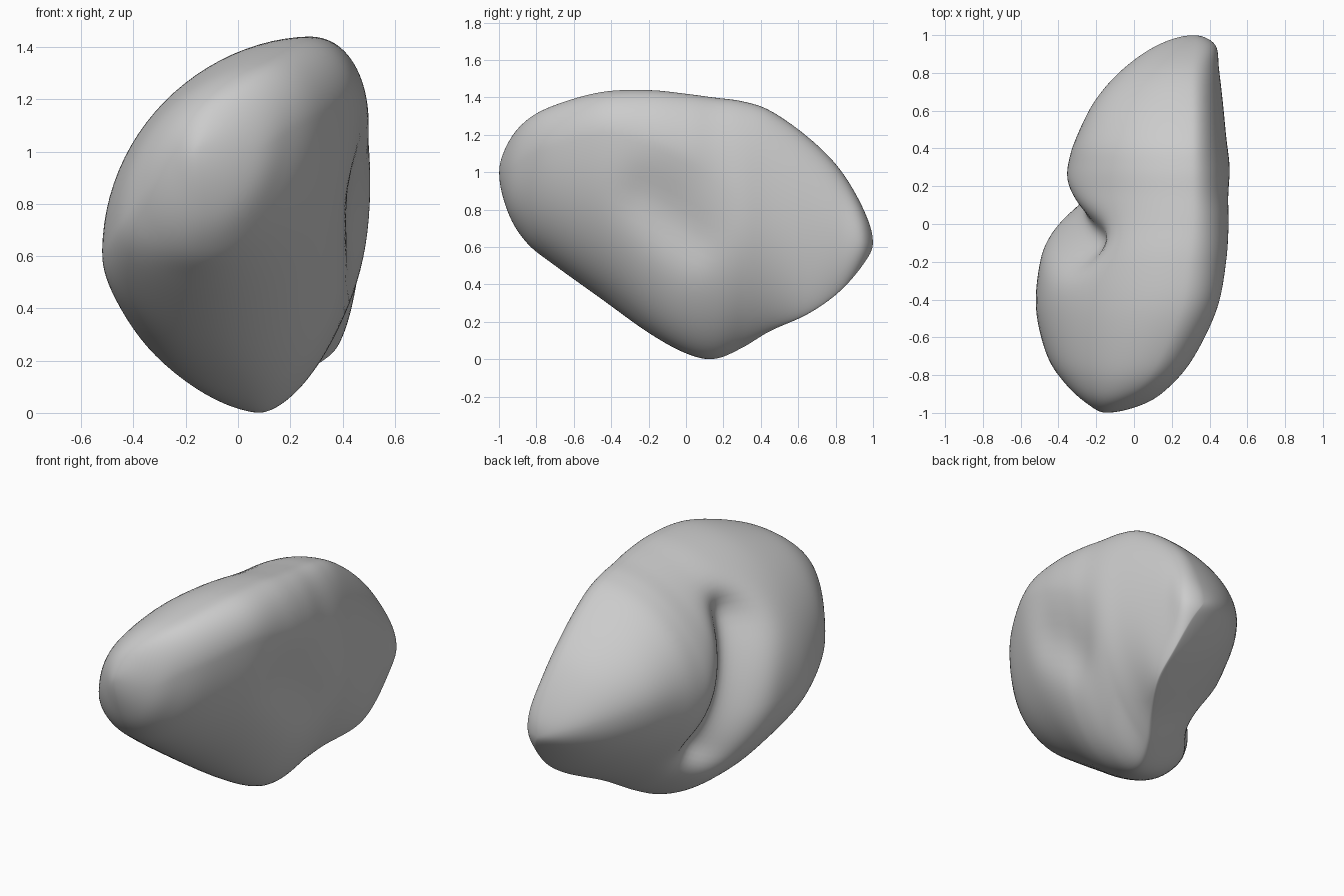
import bpy
import bmesh
from math import sin, cos, pi, exp
from mathutils import Vector

old = bpy.data.objects.get("Cube")
if old:
    bpy.data.objects.remove(old, do_unlink=True)

# Cross-sections from front to back:
# y, then (x, z) of the left, right, top and bottom extremes
SECTIONS = [
    (-.95, -.25, .95, .06, 1.0, -.08, 1.16, -.13, .78),
    (-.85, -.36, .85, .2, 1.08, .04, 1.28, -.14, .62),
    (-.7, -.46, .72, .32, 1.14, .14, 1.36, -.13, .5),
    (-.45, -.52, .62, .44, 1.2, .24, 1.43, -.1, .32),
    (-.2, -.5, .6, .49, 1.15, .28, 1.44, 0, .14),
    (0, -.45, .6, .51, 1.05, .3, 1.42, .06, .03),
    (.15, -.41, .65, .51, .95, .3, 1.4, .09, 0),
    (.3, -.36, .75, .51, .85, .3, 1.38, .15, .06),
    (.45, -.31, .8, .49, .8, .3, 1.33, .25, .15),
    (.65, -.21, .8, .47, .72, .3, 1.19, .37, .24),
    (.82, -.06, .75, .45, .68, .3, 1.02, .39, .36),
    (.95, .13, .68, .43, .63, .32, .8, .37, .51),
]
FRONT_TIP = (-1,) + (-.15, 1.0) * 4
BACK_TIP = (1,) + (.32, .62) * 4
STEPS = 8      # rings between two sections
QUARTER = 24   # points per quarter of a ring


def clamp(value):
    return max(0.0, min(1.0, value))


def beyond(tip, near):
    """Section past a tip that makes the end close as a round cap."""
    return (near[0],) + tuple(2 * a - b for a, b in zip(tip[1:], near[1:]))


def spline(p, q, r, s, t):
    """Catmull-Rom blend of four sections."""
    return [b + t / 2 * (c - a + t * (2 * a - 5 * b + 4 * c - d
                                      + t * (3 * (b - c) + d - a)))
            for a, b, c, d in zip(p, q, r, s)]


def ring(section):
    """Closed outline joined from four curved quarters."""
    y, xl, zl, xr, zr, xt, zt, xb, zb = section
    keel = 2 - .65 * clamp((y + .1) / .4)
    quarters = [(xr, zr, xt, zt, 2.1, False), (xl, zl, xt, zt, 1.85, True),
                (xl, zl, xb, zb, keel, False), (xr, zr, xb, zb, keel, True)]
    points = []
    for sx, sz, ex, ez, power, backward in quarters:
        for i in range(QUARTER):
            a = pi / 2 * i / QUARTER
            if backward:
                a = pi / 2 - a
            across = max(0, cos(a)) ** (2 / power)
            points.append(Vector((ex + (sx - ex) * across, y,
                                  sz + (ez - sz) * max(0, sin(a)))))
    return points


def press(co, start, end, radius, depth, side):
    """Push a soft furrow along a line into the left or right flank."""
    p, a, b = Vector((co.y, co.z)), Vector(start), Vector(end)
    t = clamp((p - a).dot(b - a) / (b - a).length_squared)
    distance = (p - a.lerp(b, t)).length
    weight = clamp((side * co.x + .05) / .2)
    co.x -= side * weight * depth * exp(-(distance / radius) ** 2)


# Loft the body through the sections
keys = [beyond(FRONT_TIP, SECTIONS[0]), FRONT_TIP, *SECTIONS, BACK_TIP,
        beyond(BACK_TIP, SECTIONS[-1])]
bm = bmesh.new()
rings = []
for k in range(1, len(keys) - 2):
    for step in range(STEPS):
        if k == 1 and step == 0:
            continue
        outline = ring(spline(*keys[k - 1:k + 3], step / STEPS))
        rings.append([bm.verts.new(co) for co in outline])
count = QUARTER * 4
for lower, upper in zip(rings, rings[1:]):
    for i in range(count):
        j = (i + 1) % count
        bm.faces.new((lower[i], lower[j], upper[j], upper[i]))

# Close both ends
for tip, loop in ((FRONT_TIP, rings[0]), (BACK_TIP, rings[-1])):
    point = bm.verts.new((tip[1], tip[0], tip[2]))
    for i in range(count):
        bm.faces.new((loop[i], loop[(i + 1) % count], point))

# Groove between the two lobes, and the dimple on the flatter flank
for v in bm.verts:
    press(v.co, (-.1, 1.08), (.2, .42), .13, .17, -1)
    press(v.co, (-.22, .88), (.04, .64), .13, .035, 1)
    press(v.co, (-.02, .85), (0, .8), .2, .035, 1)

for _ in range(3):
    bmesh.ops.smooth_vert(bm, verts=bm.verts, factor=.5,
                          use_axis_x=True, use_axis_y=True, use_axis_z=True)
bmesh.ops.recalc_face_normals(bm, faces=bm.faces)
mesh = bpy.data.meshes.new("lobed_body")
bm.to_mesh(mesh)
bm.free()
body = bpy.data.objects.new("lobed_body", mesh)
bpy.context.collection.objects.link(body)

# Plain grey surface
grey = bpy.data.materials.new("plain_grey")
grey.use_nodes = True
colour = (.6, .6, .6, 1)
grey.diffuse_color = colour
grey.node_tree.nodes["Principled BSDF"].inputs["Base Color"].default_value = colour
mesh.materials.append(grey)

bpy.context.view_layer.objects.active = body
body.select_set(True)
bpy.ops.object.shade_smooth_by_angle(angle=pi / 4)
